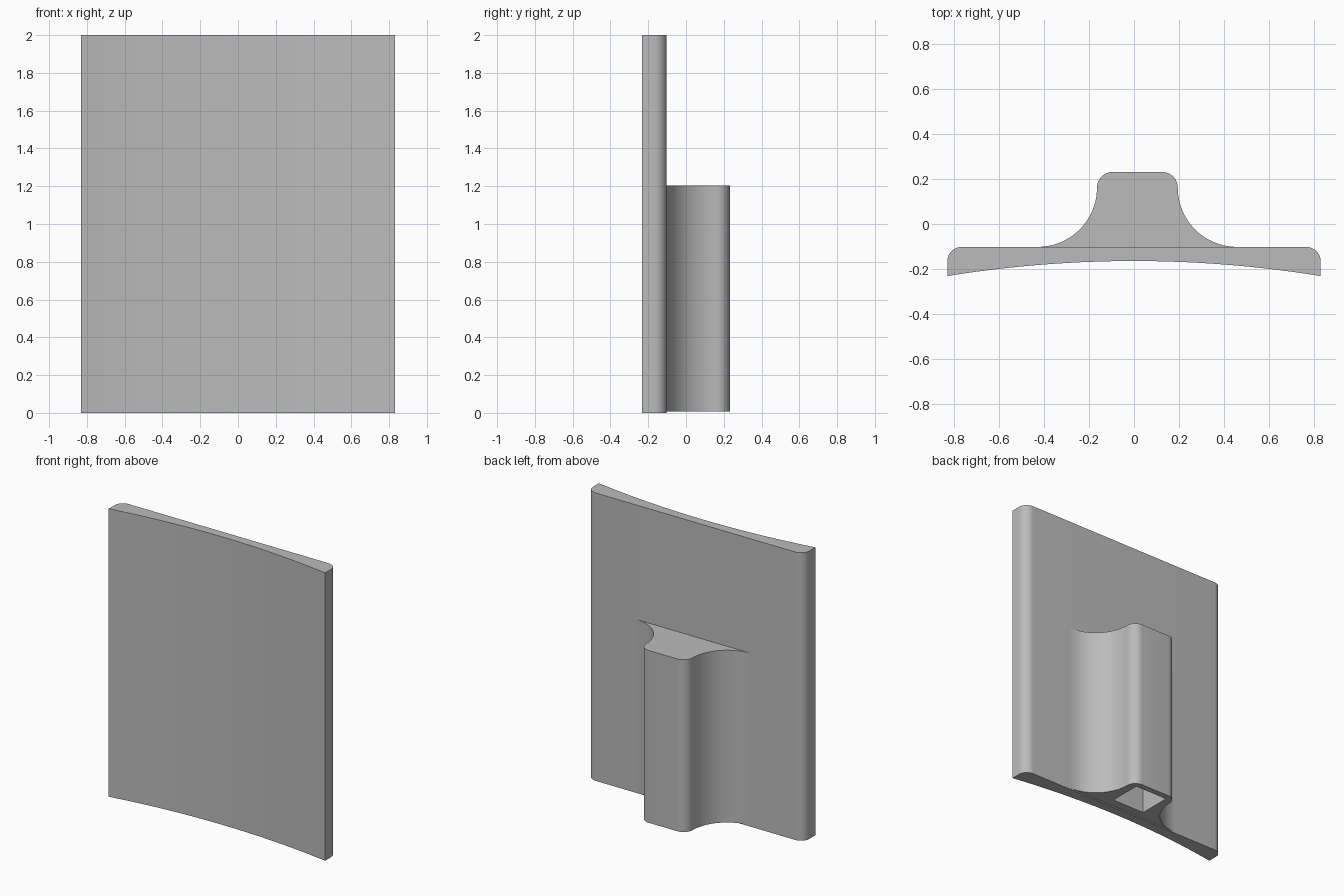
import bpy
import bmesh
from math import cos, sin, pi, radians

cube = bpy.data.objects.get("Cube")
if cube:
    bpy.data.objects.remove(cube, do_unlink=True)

# Single grey material
GREY = (0.5, 0.5, 0.5, 1.0)
grey = bpy.data.materials.new("plain_grey")
grey.use_nodes = True
grey.diffuse_color = GREY
grey.node_tree.nodes["Principled BSDF"].inputs["Base Color"].default_value = GREY


def arc(cx, cy, r, start, end, steps=12):
    """Points on a circular arc, angles in degrees."""
    angles = [radians(start + (end - start) * i / steps) for i in range(steps + 1)]
    return [(cx + r * cos(a), cy + r * sin(a)) for a in angles]


def mirrored(half, centre=0.0):
    """Close a right-hand half profile with its mirror image about x = centre."""
    return [(centre + x, y) for x, y in half] + [(centre - x, y) for x, y in reversed(half)]


def extrude(name, profile, z0, z1):
    """Extrude a plan outline from z0 up to z1."""
    bm = bmesh.new()
    base = bm.faces.new([bm.verts.new((x, y, z0)) for x, y in profile])
    top = bmesh.ops.extrude_face_region(bm, geom=[base])["geom"]
    verts = [v for v in top if isinstance(v, bmesh.types.BMVert)]
    bmesh.ops.translate(bm, verts=verts, vec=(0, 0, z1 - z0))
    bmesh.ops.recalc_face_normals(bm, faces=bm.faces)
    mesh = bpy.data.meshes.new(name)
    bm.to_mesh(mesh)
    bm.free()
    mesh.materials.append(grey)
    obj = bpy.data.objects.new(name, mesh)
    bpy.context.collection.objects.link(obj)
    return obj


def select_only(obj):
    bpy.ops.object.select_all(action="DESELECT")
    obj.select_set(True)
    bpy.context.view_layer.objects.active = obj


# Plate: shallow hollow front, flat back, rounded rear corners
HALF_W, FRONT, MID, BACK, CORNER = 0.832, -0.232, -0.165, -0.102, 0.065
sag = MID - FRONT
radius = (HALF_W ** 2 + sag ** 2) / (2 * sag)
STEPS = 12
half = []
for i in range(STEPS + 1):
    x = HALF_W * (i + 0.5) / (STEPS + 0.5)
    half.append((x, MID - radius + (radius ** 2 - x ** 2) ** 0.5))
half += arc(HALF_W - CORNER, BACK - CORNER, CORNER, 0, 90)
plate = extrude("plate", mirrored(half), 0.0, 2.0)

# Rear mount: concave flanks flowing into rounded corners
CENTRE, NECK, REAR, ROUND = 0.015, 0.18, 0.232, 0.07
flare = REAR - ROUND - BACK
half = arc(NECK + flare, REAR - ROUND, flare, 270, 180, 20)
half += arc(NECK - ROUND, REAR - ROUND, ROUND, 0, 90)[1:]
mount = extrude("rear_mount", mirrored(half, CENTRE), 0.008, 1.205)

# Blind rectangular socket in the underside of the mount
socket = [(0.125, -0.04), (0.125, 0.19)]
cutter = extrude("socket_cutter", mirrored(socket, CENTRE), -0.1, 1.1)
cutter.hide_render = True
cut = mount.modifiers.new("socket", "BOOLEAN")
cut.operation = "DIFFERENCE"
cut.solver = "EXACT"
cut.object = cutter
select_only(mount)
bpy.ops.object.modifier_apply(modifier=cut.name)
bpy.data.objects.remove(cutter, do_unlink=True)

# Smooth the curves, keep the edges crisp
for part in (plate, mount):
    select_only(part)
    bpy.ops.object.shade_smooth_by_angle(angle=radians(30))
